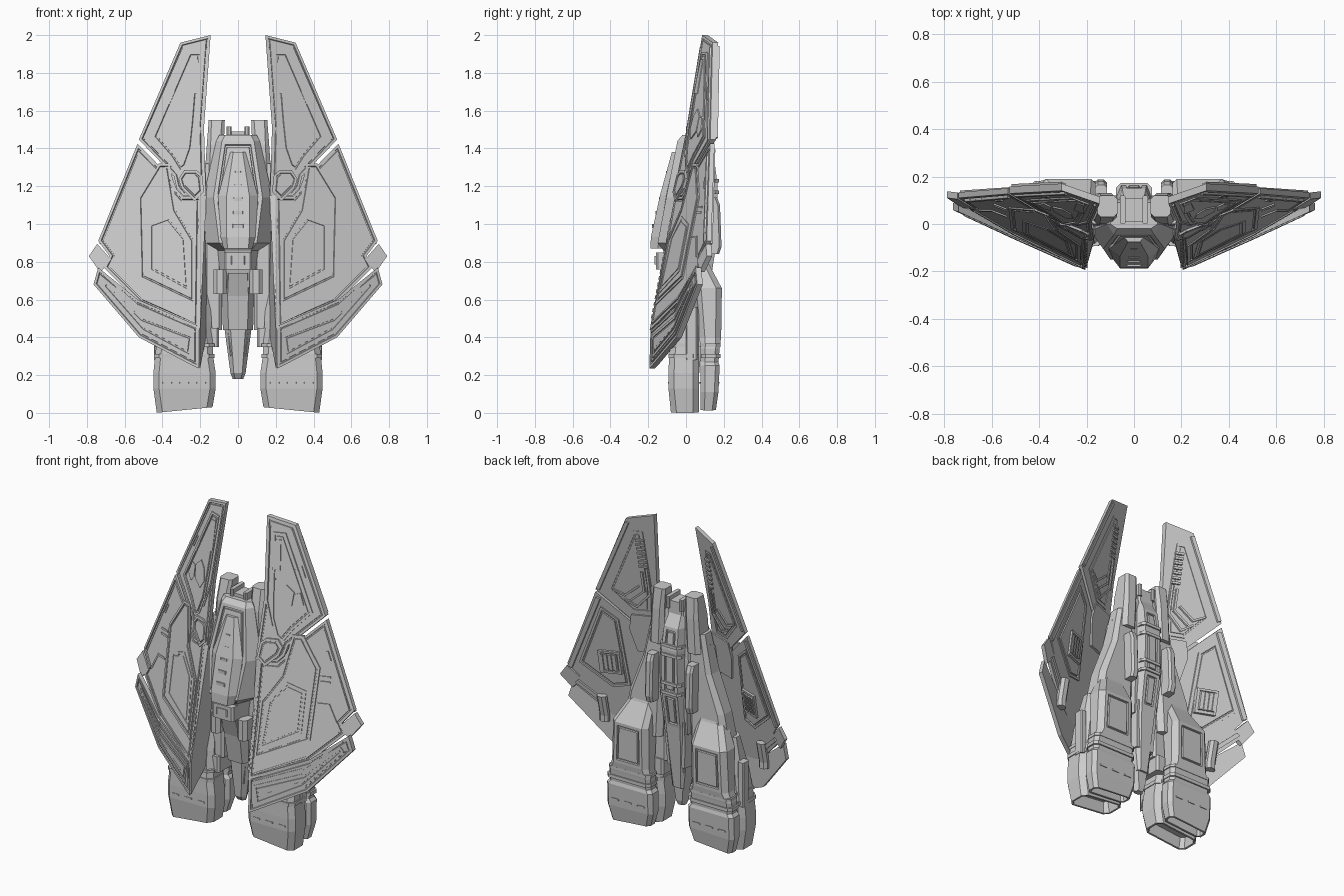
import bpy, bmesh
from mathutils import Vector


def wing_y(x, z):
    return -0.358 + 0.395 * x + 0.193 * z


def fin_y(x, z):
    return -0.188 + 0.43 * (x - 0.207) + 0.03 * (z - 0.44)


def finish(name, bm, mirror):
    me = bpy.data.meshes.new(name)
    bm.to_mesh(me)
    bm.free()
    ob = bpy.data.objects.new(name, me)
    bpy.context.collection.objects.link(ob)
    if mirror:
        ob.modifiers.new("Mirror", 'MIRROR').use_mirror_merge = False
    return ob


def groove(bm, face, rim=0.014, w=0.006, depth=0.007):
    for t, d in ((rim, 0), (0.002, -depth), (w, 0), (0.002, depth)):
        bmesh.ops.inset_region(bm, faces=[face], thickness=t, depth=d, use_even_offset=True)


def plate(name, polys, off=0.0, th=0.03, surf=wing_y, cut=True, back=False):
    """Flat plates given as x,z outlines lying on the sloped wing plane."""
    bm = bmesh.new()
    caps = []
    for p in polys:
        a = [bm.verts.new((x, surf(x, z) - off, z)) for x, z in p]
        b = [bm.verts.new((x, surf(x, z) - off + th, z)) for x, z in p]
        fa, fb = bm.faces.new(a), bm.faces.new(b)
        for i in range(len(p)):
            j = (i + 1) % len(p)
            bm.faces.new((a[i], a[j], b[j], b[i]))
        caps.append(fb if back else fa)
    bmesh.ops.recalc_face_normals(bm, faces=bm.faces)
    if cut:
        for f in caps:
            groove(bm, f)
    return finish(name, bm, True)


def strip(name, paths, w=0.01, off=0.006, th=0.012, surf=wing_y):
    """Thin raised trim following polylines on the wing plane."""
    quads = []
    for path in paths:
        for a, b in zip(path, path[1:]):
            a, b = Vector(a), Vector(b)
            d = (b - a).normalized()
            n = Vector((-d.y, d.x)) * w / 2
            e = d * w * 0.4
            quads.append([tuple(q) for q in (a - e + n, b + e + n, b + e - n, a - e - n)])
    return plate(name, quads, off, th, surf, cut=False)


def box_ring(z, x0, x1, y0, y1, c, slant=0.0):
    pts = [(x0 + c, y0), (x1 - c, y0), (x1, y0 + c), (x1, y1 - c),
           (x1 - c, y1), (x0 + c, y1), (x0, y1 - c), (x0, y0 + c)]
    return [(x, y, z + slant * (x - x0)) for x, y in pts]


def hex_ring(z, wf, wm, wb, yf, ym, yb):
    return [(x, y, z) for x, y in ((-wf, yf), (wf, yf), (wm, ym), (wb, yb), (-wb, yb), (-wm, ym))]


def loft(name, rings, mirror=False, hollow=0.0, cut=()):
    bm = bmesh.new()
    vs = [[bm.verts.new(p) for p in r] for r in rings]
    n = len(rings[0])
    bottom = bm.faces.new(vs[0])
    bm.faces.new(vs[-1])
    sides = {}
    for k in range(len(vs) - 1):
        for i in range(n):
            j = (i + 1) % n
            sides[k, i] = bm.faces.new((vs[k][i], vs[k][j], vs[k + 1][j], vs[k + 1][i]))
    bmesh.ops.recalc_face_normals(bm, faces=bm.faces)
    if hollow:
        bmesh.ops.inset_region(bm, faces=[bottom], thickness=0.012, use_even_offset=True)
        bmesh.ops.inset_region(bm, faces=[bottom], thickness=0.008, depth=-hollow)
    for key in cut:
        groove(bm, sides[key], 0.02, 0.008, 0.01)
    return finish(name, bm, mirror)


def box(name, x0, x1, y0, y1, z0, z1, c=0.008, mirror=False):
    return loft(name, [box_ring(z, x0, x1, y0, y1, c) for z in (z0, z1)], mirror)


# Wing plates: forward blade, main wing, corner tab and trailing fin
plate("forward_blade", [[(.145, 2.0), (.305, 1.96), (.525, 1.447), (.34, 1.255), (.325, 1.19),
                         (.29, 1.15), (.17, 1.15), (.18, 1.51)]])
plate("main_wing", [[(.532, 1.425), (.74, .91), (.68, .83), (.71, .77), (.52, .58), (.205, .44),
                     (.195, 1.145), (.29, 1.145), (.325, 1.185), (.345, 1.235)]], 0, .024)
plate("wing_corner_tab", [[(.745, .895), (.79, .83), (.73, .745), (.67, .81)]], .004, .028, cut=False)
plate("trailing_fin", [[(.74, .77), (.765, .68), (.525, .4), (.24, .25), (.207, .235), (.207, .46),
                        (.53, .6)]], 0, .03, fin_y)
# Backing plate behind the inner end of the wing gap
plate("wing_gap_backing", [[(.17, 1.05), (.17, 1.3), (.34, 1.3), (.36, 1.2), (.33, 1.05)]], -.02, .02, cut=False)

# Raised armour panels on the front of the wing
plate("blade_armour", [[(.19, 1.91), (.26, 1.91), (.455, 1.46), (.36, 1.35), (.31, 1.27), (.27, 1.3),
                        (.235, 1.4), (.22, 1.54)]], .006, .012)
plate("blade_hex_panel", [[(.265, 1.57), (.3, 1.61), (.345, 1.57), (.34, 1.49), (.285, 1.45), (.255, 1.5)],
                          [(.35, 1.56), (.38, 1.57), (.405, 1.5), (.375, 1.46), (.35, 1.49)]],
      .012, .02, cut=False)
plate("blade_slot", [[(.21, 1.69), (.21, 1.87), (.24, 1.87), (.255, 1.69)]], .01, .016, cut=False)
plate("shoulder_octagon", [[(.18, 1.17), (.19, 1.26), (.22, 1.285), (.285, 1.285), (.315, 1.24),
                            (.3, 1.19), (.23, 1.12)]], .01, .03)
plate("wing_armour", [[(.36, 1.32), (.42, 1.32), (.53, 1.14), (.52, .71), (.225, .57), (.225, .92),
                       (.32, 1.08)]], .006, .014)
plate("wing_inner_panel", [[(.27, .93), (.36, 1.04), (.47, 1.0), (.47, .75), (.25, .63)]], .009, .018)
plate("fin_armour", [[(.7, .7), (.72, .67), (.51, .43), (.25, .29), (.235, .41), (.5, .51)]],
      .005, .012, fin_y)

# Trim lines and small fittings on the front
strip("blade_trim", [[(.29, 1.93), (.5, 1.45)], [(.165, 1.93), (.195, 1.51), (.24, 1.36)],
                     [(.365, 1.72), (.39, 1.66)], [(.34, 1.7), (.365, 1.64)]])
strip("wing_trim", [[(.53, 1.36), (.71, .91)], [(.23, .48), (.51, .61), (.67, .77)],
                    [(.54, 1.06), (.59, 1.06)], [(.54, 1.09), (.59, 1.09)], [(.54, .93), (.6, .93), (.65, .83)],
                    [(.29, .7), (.37, .74), (.43, .88), (.32, .95)], [(.56, 1.24), (.58, 1.19)]])
strip("fin_trim", [[(.23, .43), (.5, .54), (.71, .73)], [(.3, .36), (.5, .46), (.6, .57)]], surf=fin_y)

# Detail on the back of the wing
plate("blade_back_panel", [[(.22, 1.88), (.27, 1.88), (.45, 1.46), (.33, 1.32), (.23, 1.32), (.21, 1.5)]],
      -.028, .006, back=True)
plate("wing_back_panel", [[(.42, 1.25), (.51, 1.33), (.67, .93), (.5, .78), (.4, .8)]], -.022, .01, back=True)
plate("wing_back_grille", [[(.43, .88), (.43, 1.03), (.55, 1.03), (.55, .88)]], -.025, .024, back=True)
plate("grille_ribs", [[(x, .9), (x, 1.01), (x + .012, 1.01), (x + .012, .9)]
                      for x in (.45, .474, .498, .522)], -.042, .014, cut=False)
strip("blade_pipes", [[(.22, 1.62), (.22, 1.45), (.3, 1.36), (.36, 1.4)], [(.25, 1.6), (.25, 1.47), (.33, 1.4)],
                      [(.28, 1.5), (.36, 1.43), (.42, 1.46)]], .012, -.032, .012)
strip("blade_ladder", [[(.22, z), (.255, z)] for z in (1.64, 1.67, 1.7, 1.73, 1.76, 1.79, 1.82)],
      .014, -.032, .012)
strip("blade_back_edge", [[(.3, 1.93), (.505, 1.46)]], .02, -.025, .016)
strip("wing_back_edge", [[(.52, 1.38), (.72, .9)], [(.55, .66), (.69, .79)]], .024, -.02, .016)
loft("fin_actuator", [box_ring(z, .53, .59, y, y + .05, .016) for z, y in ((.55, -.01), (.59, -.01), (.72, .02))],
     True)

# Inner walls closing the wing root, with a serrated edge
bm = bmesh.new()
wall = [(-.186, .24), (-.186, .45), (-.05, 1.2), (.05, 1.25), (.05, .7), (-.06, .42)]
a = [bm.verts.new((.207, y, z)) for y, z in wall]
b = [bm.verts.new((.2 if y < -.15 else .165, y + .004, z)) for y, z in wall]
bm.faces.new(a)
bm.faces.new(b)
for i in range(6):
    j = (i + 1) % 6
    bm.faces.new((a[i], a[j], b[j], b[i]))
bmesh.ops.recalc_face_normals(bm, faces=bm.faces)
finish("wing_root_wall", bm, True)
plate("root_teeth", [[(.196, z), (.196, z + .02), (.21, z + .02), (.21, z)]
                     for z in [.5 + .034 * i for i in range(16)]], .002, .02, cut=False)

# Cockpit pod and canopy
loft("cockpit_pod", [hex_ring(.66, .06, .1, .08, -.07, 0, .1), hex_ring(.86, .07, .12, .09, -.12, 0, .12),
                     hex_ring(.9, .1, .17, .1, -.15, -.03, .12), hex_ring(1.14, .13, .185, .1, -.105, -.03, .12),
                     hex_ring(1.44, .085, .115, .08, -.045, .0, .1), hex_ring(1.47, .07, .1, .07, -.02, .0, .09)],
     cut=((2, 0), (3, 0)))
loft("canopy", [hex_ring(.87, .055, .075, .07, -.188, -.15, -.08), hex_ring(.93, .06, .095, .09, -.186, -.14, -.08),
                hex_ring(1.15, .06, .105, .1, -.138, -.105, -.06), hex_ring(1.38, .025, .042, .04, -.075, -.055, -.03)])
for i in range(5):
    z = .98 + .07 * i
    w = .03 - .003 * i
    y = -.175 + .0175 * i - .004 * (i < 3)
    box(f"canopy_rib_{i + 1}", -w, w, y, y + .03, z, z + .02, .004)

# Chin, shoulders, keel and tail spike
box("chin_block", -.075, .075, -.16, .0, .76, .85, .012)
box("chin_sensor", -.04, .04, -.166, -.1, .785, .83)
box("keel_shoulder", .06, .13, -.11, .06, .63, .76, .02, True)
loft("keel", [hex_ring(.44, .05, .08, .06, -.03, .02, .1), hex_ring(.62, .055, .085, .07, -.06, .0, .11),
              hex_ring(.74, .05, .08, .07, -.1, 0, .12)])
loft("tail_spike", [hex_ring(.18, .015, .028, .015, .02, .04, .06), hex_ring(.21, .022, .04, .022, .0, .03, .07),
                    hex_ring(.45, .04, .072, .05, -.02, .02, .09)])
box("side_pylon", .085, .18, -.03, .08, .44, 1.0, .015, True)
box("inner_vent", .1, .18, -.05, .09, .35, .45, .012, True)

# Head of the hull: twin intakes and a centre block
loft("head_intake", [box_ring(1.2, .08, .18, -.01, .13, .025), box_ring(1.42, .075, .165, .0, .13, .02),
                     box_ring(1.55, .07, .155, .03, .12, .015)], True)
box("head_block", -.06, .06, .01, .11, 1.4, 1.49, .015)
box("head_clamp", .035, .06, .0, .12, 1.44, 1.515, .006, True)

# Back spine with ribs and side rails
loft("back_spine", [hex_ring(z, wf, wf, wb, .0, .08, yb) for z, wf, wb, yb in
                    ((.3, .04, .025, .09), (.7, .08, .05, .13), (.92, .09, .055, .165), (1.2, .09, .055, .168),
                     (1.34, .08, .05, .15), (1.43, .07, .04, .1))], cut=((1, 3), (2, 3), (3, 3)))
for i, z in enumerate((.92, .98, 1.16, 1.22)):
    box(f"spine_rib_{i + 1}", -.075, .075, .06, .174, z, z + .018, .02)
loft("back_rail", [box_ring(z, .115, .165, .09, y, .012) for z, y in ((.84, .175), (.88, .188), (1.1, .18), (1.14, .165))],
     True)
loft("back_fairing", [box_ring(.6, .1, .38, -.03, .12, .03), box_ring(.85, .09, .33, -.02, .115, .03),
                      box_ring(1.08, .085, .24, -.02, .11, .025), box_ring(1.32, .08, .19, .0, .1, .02)], True)

# Engines: rear housing, front half and stepped bands
loft("engine_rear", [box_ring(.035, .15, .42, .078, .158, .02, -.08), box_ring(.12, .125, .445, .078, .172, .022, -.03),
                     box_ring(.25, .125, .445, .078, .178, .022), box_ring(.27, .14, .43, .078, .172, .022),
                     box_ring(.34, .14, .43, .078, .178, .022), box_ring(.4, .15, .41, .07, .186, .03),
                     box_ring(.66, .15, .4, .05, .19, .03), box_ring(.79, .16, .33, .03, .12, .025),
                     box_ring(.86, .17, .27, .03, .1, .02)], True, .06, ((5, 4),))
loft("engine_front", [box_ring(.03, .135, .43, -.08, .068, .03, -.1), box_ring(.13, .118, .448, -.093, .068, .03),
                      box_ring(.21, .118, .448, -.093, .068, .03), box_ring(.29, .13, .44, -.09, .068, .03),
                      box_ring(.48, .14, .42, -.07, .068, .03), box_ring(.7, .15, .38, -.03, .068, .03)], True, .07)
for i, (z, h) in enumerate(((.29, .022), (.35, .018))):
    box(f"engine_band_front_{i + 1}", .125, .446 - .01 * i, -.092, .066, z, z + h, .028, True)
    box(f"engine_band_rear_{i + 1}", .135, .44 - .01 * i, .08, .182, z, z + h, .022, True)
box("engine_side_rail", .405, .445, .0, .06, .28, .56, .006, True)
for i in range(3):
    box(f"nozzle_slot_{i + 1}", .17 + .09 * i, .22 + .09 * i, -.096, .178, .155, .164, .002, True)
